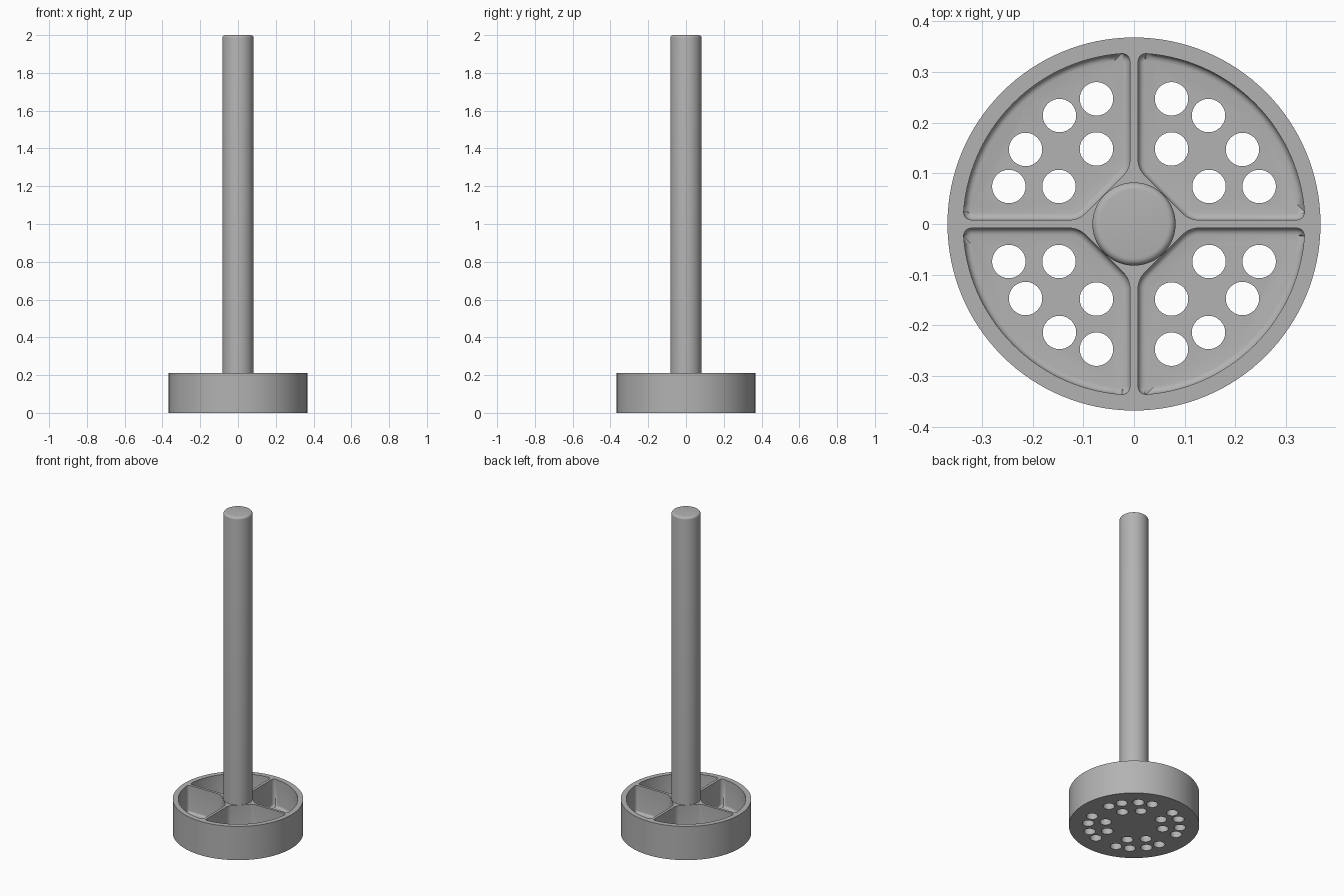
import bpy, bmesh, math
from mathutils import Matrix, Vector

cube = bpy.data.objects.get("Cube")
if cube:
    bpy.data.objects.remove(cube, do_unlink=True)

BASE_R, BASE_H, FLOOR = 0.368, 0.21, 0.04
POCKET_R, RIB, HUB = 0.337, 0.008, 0.117
ROD_R, HOLE_R = 0.082, 0.033

grey = bpy.data.materials.new("plain grey")
grey.use_nodes = True
grey.diffuse_color = (0.45, 0.45, 0.45, 1)
grey.node_tree.nodes["Principled BSDF"].inputs["Base Color"].default_value = grey.diffuse_color


def make_object(name, bm):
    bmesh.ops.recalc_face_normals(bm, faces=bm.faces)
    mesh = bpy.data.meshes.new(name)
    bm.to_mesh(mesh)
    bm.free()
    mesh.materials.append(grey)
    obj = bpy.data.objects.new(name, mesh)
    bpy.context.collection.objects.link(obj)
    return obj


def add_cylinder(bm, radius, bottom, top, x=0, y=0, sides=96):
    return bmesh.ops.create_cone(
        bm, cap_ends=True, segments=sides, radius1=radius, radius2=radius,
        depth=top - bottom, matrix=Matrix.Translation((x, y, (bottom + top) / 2)))


def add_pocket(bm):
    # quarter-disc outline with its inner corner cut off along the hub
    start = math.asin(RIB / POCKET_R)
    sweep = math.pi / 2 - 2 * start
    outline = [(RIB, HUB - RIB), (HUB - RIB, RIB)]
    outline += [(POCKET_R * math.cos(start + sweep * i / 32),
                 POCKET_R * math.sin(start + sweep * i / 32)) for i in range(33)]
    face = bm.faces.new([bm.verts.new((x, y, FLOOR)) for x, y in outline])
    side = bmesh.ops.extrude_face_region(bm, geom=[face])
    bmesh.ops.translate(bm, vec=Vector((0, 0, BASE_H)),
                        verts=[v for v in side["geom"] if isinstance(v, bmesh.types.BMVert)])
    bmesh.ops.recalc_face_normals(bm, faces=bm.faces)
    # round the upright corners, then the floor edge
    corners = [e for e in bm.edges
               if abs(e.verts[0].co.z - e.verts[1].co.z) > 0.1 and e.calc_face_angle() > 0.4]
    bmesh.ops.bevel(bm, geom=corners, offset=0.017, segments=5, profile=0.5, affect='EDGES')
    rim = [e for e in bm.edges if all(abs(v.co.z - FLOOR) < 1e-5 for v in e.verts)]
    bmesh.ops.bevel(bm, geom=rim, offset=0.013, segments=4, profile=0.5, affect='EDGES')


def repeat_quarters(bm):
    original = bm.verts[:] + bm.edges[:] + bm.faces[:]
    for i in range(1, 4):
        copy = bmesh.ops.duplicate(bm, geom=original)["geom"]
        bmesh.ops.rotate(bm, cent=(0, 0, 0), matrix=Matrix.Rotation(i * math.pi / 2, 3, 'Z'),
                         verts=[v for v in copy if isinstance(v, bmesh.types.BMVert)])


def cut(target, cutter):
    cutter.hide_render = True
    mod = target.modifiers.new("cut", 'BOOLEAN')
    mod.operation, mod.solver, mod.object = 'DIFFERENCE', 'EXACT', cutter
    bpy.context.view_layer.objects.active = target
    bpy.ops.object.modifier_apply(modifier=mod.name)
    bpy.data.objects.remove(cutter, do_unlink=True)


# round base
bm = bmesh.new()
add_cylinder(bm, BASE_R, 0, BASE_H, sides=128)
base = make_object("base", bm)

# four compartments
bm = bmesh.new()
add_pocket(bm)
repeat_quarters(bm)
cut(base, make_object("pocket_cutter", bm))

# drain holes, mirrored about each quarter's diagonal
bm = bmesh.new()
for a, b in ((0.074, 0.247), (0.147, 0.214), (0.074, 0.148)):
    for x, y in ((a, b), (b, a)):
        add_cylinder(bm, HOLE_R, -0.1, FLOOR + 0.05, x, y, 32)
repeat_quarters(bm)
cut(base, make_object("hole_cutter", bm))

# upright rod with a rounded top edge
bm = bmesh.new()
add_cylinder(bm, ROD_R, FLOOR + 0.05, 2)
top_edges = [e for e in bm.edges if all(v.co.z > 1.99 for v in e.verts)]
bmesh.ops.bevel(bm, geom=top_edges, offset=0.014, segments=5, profile=0.5, affect='EDGES')
rod = make_object("rod", bm)

# smooth shading with sharp edges kept
bpy.ops.object.select_all(action='DESELECT')
for obj in (base, rod):
    obj.select_set(True)
bpy.context.view_layer.objects.active = base
bpy.ops.object.shade_smooth_by_angle(angle=math.radians(30))
